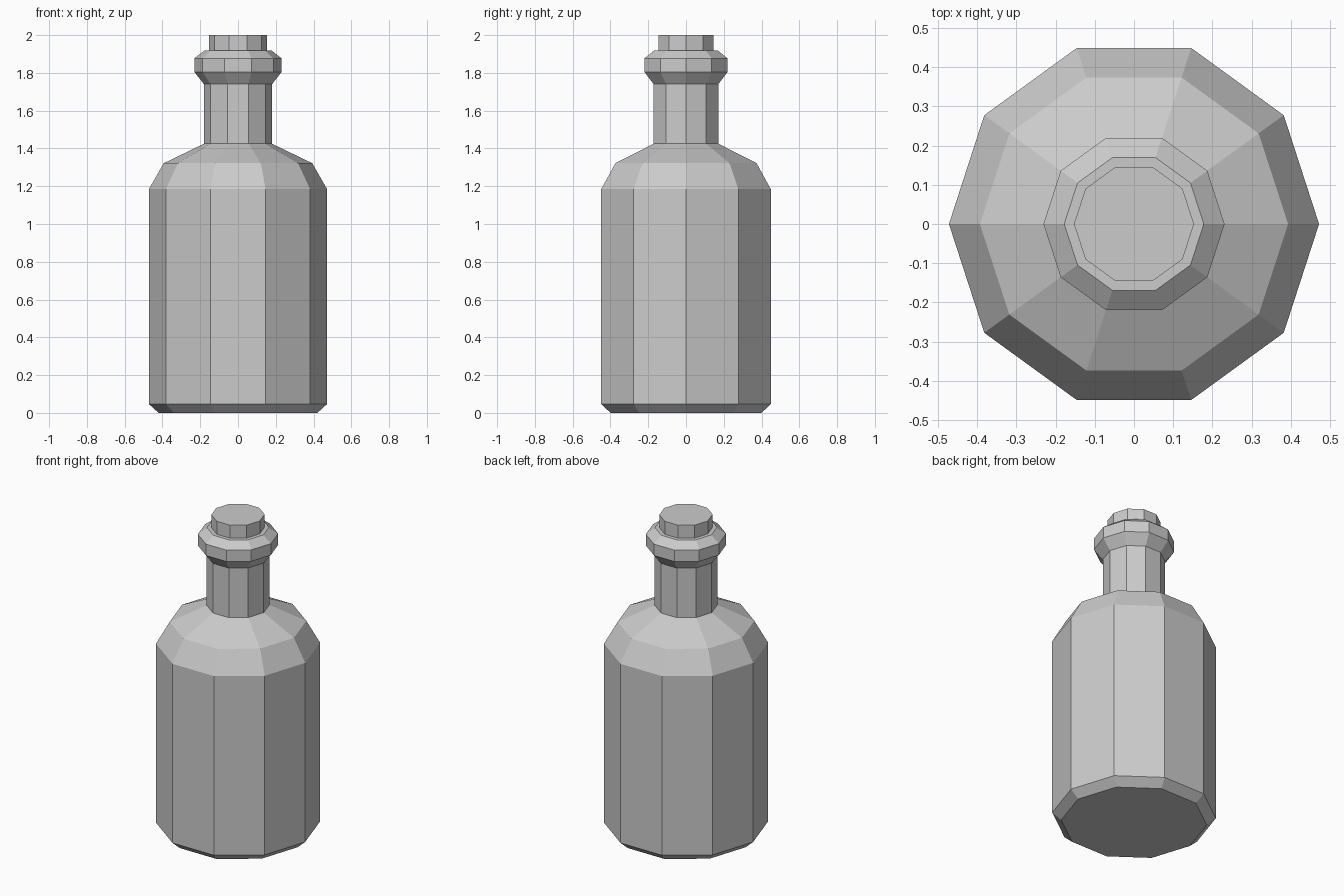
import bpy, bmesh
from math import cos, sin, tau

if "Cube" in bpy.data.objects:
    bpy.data.objects.remove(bpy.data.objects["Cube"])

SIDES = 10


def lathe(name, profile):
    """Revolve (radius, z) points into a closed, flat-faced solid."""
    bm = bmesh.new()
    rings = [[bm.verts.new((r * cos(tau * i / SIDES), r * sin(tau * i / SIDES), z))
              for i in range(SIDES)] for r, z in profile]
    for low, high in zip(rings, rings[1:]):
        for i in range(SIDES):
            j = (i + 1) % SIDES
            bm.faces.new((low[i], low[j], high[j], high[i]))
    bm.faces.new(rings[0][::-1])
    bm.faces.new(rings[-1])
    mesh = bpy.data.meshes.new(name)
    bm.to_mesh(mesh)
    bm.free()
    obj = bpy.data.objects.new(name, mesh)
    bpy.context.collection.objects.link(obj)
    return obj


# Bottle: chamfered base, body, two-step shoulder, neck and collar
lathe("bottle", [
    (0.42, 0.0), (0.472, 0.047), (0.472, 1.184), (0.393, 1.322),
    (0.18, 1.425), (0.18, 1.74), (0.231, 1.805), (0.231, 1.877), (0.178, 1.918),
])

# Stopper seated in the lip
lathe("stopper", [(0.153, 1.91), (0.153, 2.0)])
